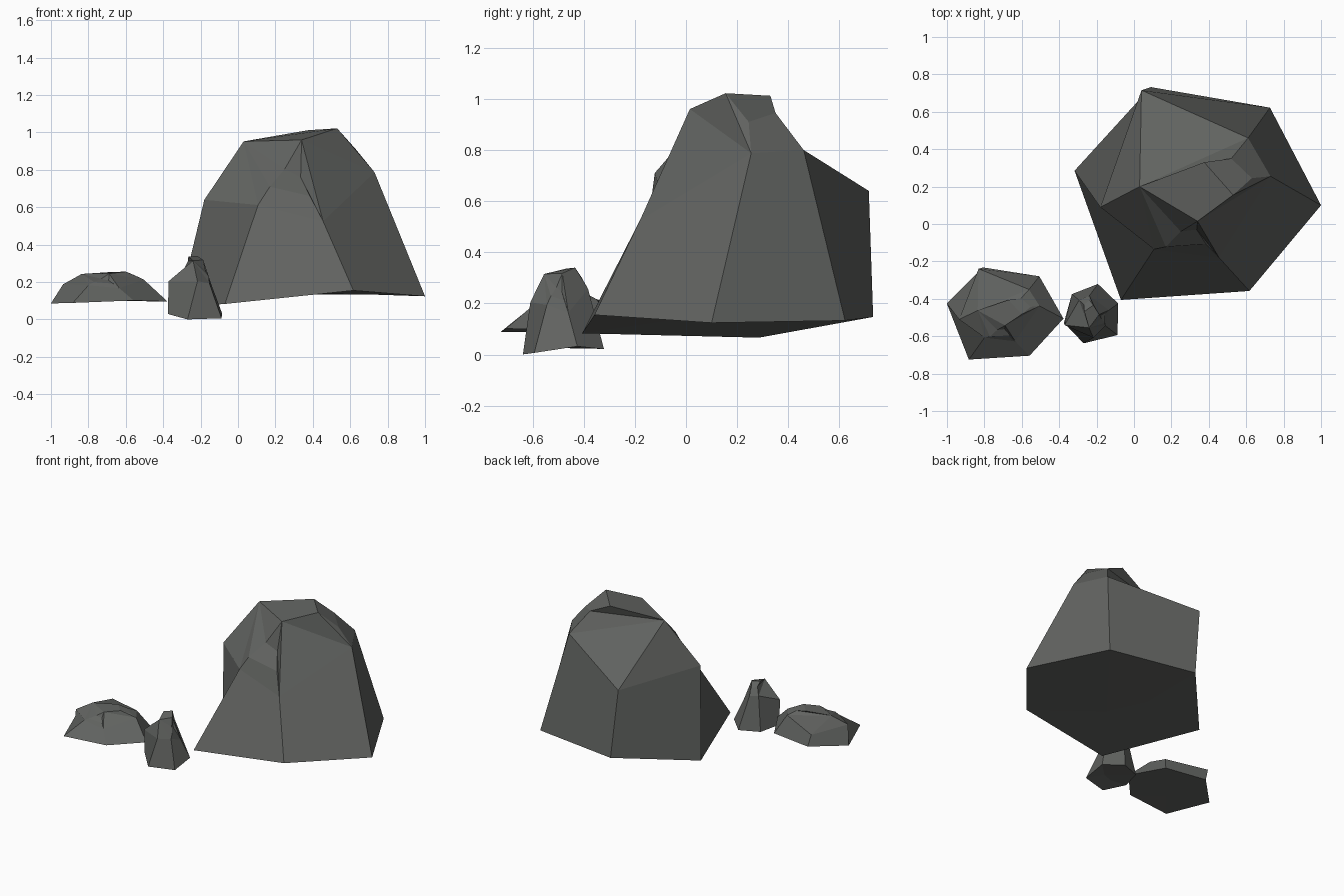
import bpy, bmesh
from math import radians

stone = bpy.data.materials.new("dark_stone")
stone.diffuse_color = (0.12, 0.125, 0.118, 1)

# One boulder shape: six-sided foot, six-sided shoulder, chipped crown
FOOT = [(-.07, -.406, .083), (.617, -.358, .155), (1.0, .10, .124),
        (.727, .622, .133), (.09, .732, .147), (-.318, .285, .066)]
SHOULDER = [(.107, -.135, .612), (.455, -.18, .525), (.73, .255, .787),
            (.61, .46, .80), (.04, .715, .64), (-.18, .09, .64)]
CROWN = [(.17, -.122, .71), (.25, -.04, .805), (.335, -.03, .76), (.385, -.107, .66),
         (.03, .20, .952), (.34, .015, .96), (.53, .155, 1.022), (.63, .245, .91),
         (.52, .35, .945), (.375, .33, 1.012)]
UNDER = [(.22, -.02, .14), (.10, .25, .135)]
CROWN_FACES = [
    (6, 7, 15, 12), (7, 8, 17), (17, 8, 18), (8, 19, 18), (7, 17, 14), (7, 14, 15),
    (8, 9, 20, 19), (10, 9, 16), (9, 20, 16), (10, 16, 11), (11, 16, 6),
    (6, 16, 12), (12, 16, 13), (13, 16, 17), (12, 13, 14, 15), (13, 17, 14),
    (16, 20, 21), (16, 17, 18, 21), (18, 19, 20, 21)]
UNDER_FACES = [(0, 1, 22), (1, 2, 3, 22), (3, 4, 23, 22), (4, 5, 23), (5, 0, 22, 23)]


def boulder_mesh():
    bm = bmesh.new()
    v = [bm.verts.new(p) for p in FOOT + SHOULDER + CROWN + UNDER]
    for i in range(6):                                    # sloping flanks
        j = (i + 1) % 6
        bm.faces.new((v[i], v[j], v[6 + j], v[6 + i]))
    for f in CROWN_FACES + UNDER_FACES:                   # broken top, underside
        bm.faces.new([v[k] for k in f])
    bmesh.ops.recalc_face_normals(bm, faces=bm.faces)
    mesh = bpy.data.meshes.new("boulder")
    bm.to_mesh(mesh)
    bm.free()
    mesh.materials.append(stone)
    return mesh


def place(name, mesh, location=(0, 0, 0), scale=(1, 1, 1), turn=0):
    ob = bpy.data.objects.new(name, mesh)
    ob.location, ob.scale = location, scale
    ob.rotation_euler.z = radians(turn)
    bpy.context.collection.objects.link(ob)


# The same boulder, full size, flattened, and small and turned
rock = boulder_mesh()
place("large_boulder", rock)
place("flat_rock", rock, (-.85, -.549, .074), (.473, .433, .178))
place("small_rock", rock, (-.19, -.567, -.023), (.245, .256, .355), 84.7)
